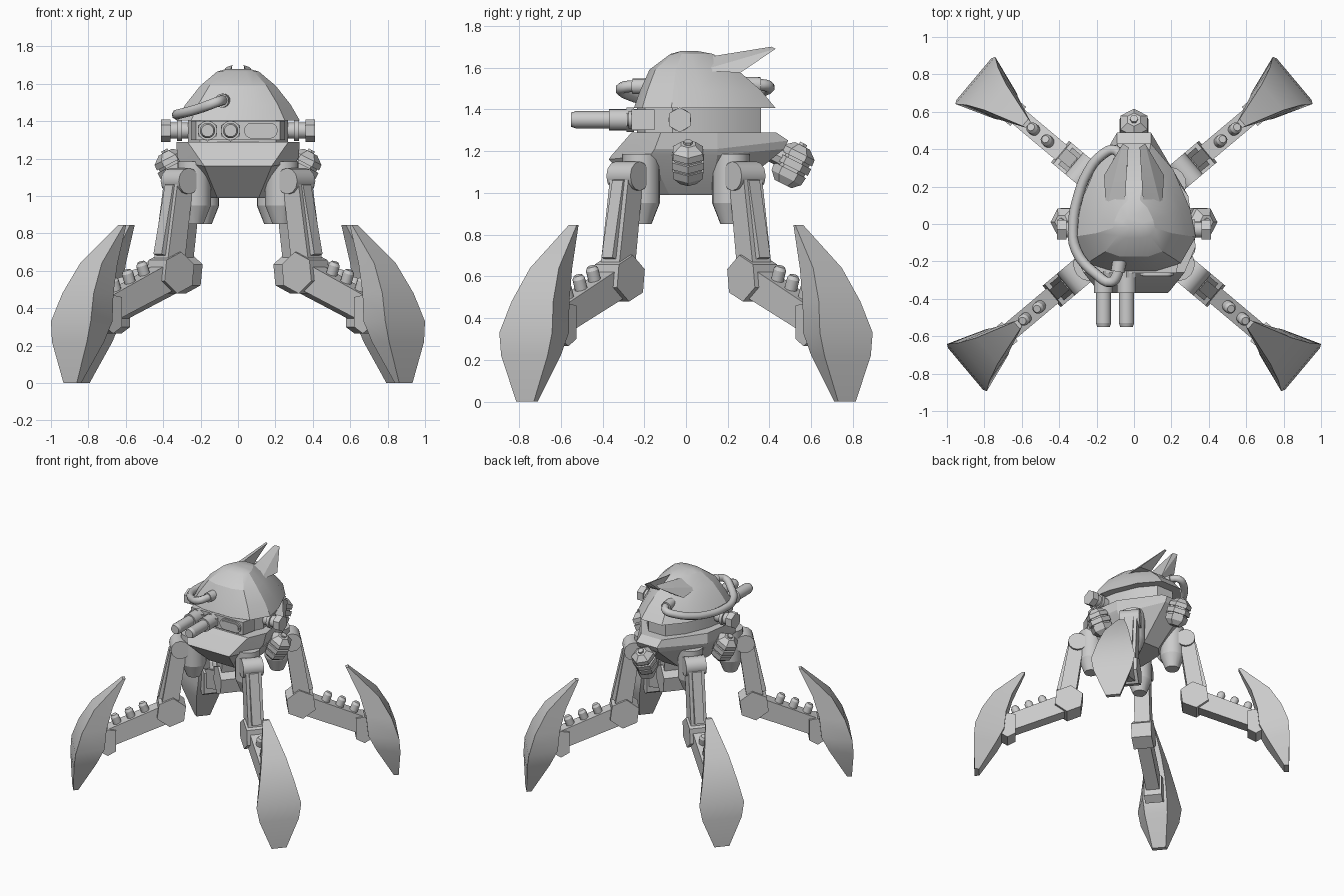
import bpy, bmesh, math
from mathutils import Vector, Matrix

if "Cube" in bpy.data.objects:
    bpy.data.objects.remove(bpy.data.objects["Cube"])

grey = bpy.data.materials.new("light_grey_metal")
grey.diffuse_color = (0.6, 0.6, 0.6, 1)
grey.use_nodes = True
grey.node_tree.nodes["Principled BSDF"].inputs["Base Color"].default_value = grey.diffuse_color
I = Matrix.Identity(4)


def finish(name, bm, m=I, angle=32):
    bmesh.ops.recalc_face_normals(bm, faces=bm.faces[:])
    bm.transform(m)
    me = bpy.data.meshes.new(name)
    bm.to_mesh(me)
    bm.free()
    for p in me.polygons:
        p.use_smooth = True
    me.set_sharp_from_angle(angle=math.radians(angle))
    me.materials.append(grey)
    ob = bpy.data.objects.new(name, me)
    bpy.context.collection.objects.link(ob)
    return ob


def loft(name, rings, m=I, angle=32):
    """Skin closed rings of equal length and cap both ends."""
    bm = bmesh.new()
    vs = [[bm.verts.new(p) for p in r] for r in rings]
    n = len(vs[0])
    for a, b in zip(vs, vs[1:]):
        for i in range(n):
            j = (i + 1) % n
            bm.faces.new((a[i], a[j], b[j], b[i]))
    bm.faces.new(vs[0])
    bm.faces.new(vs[-1])
    return finish(name, bm, m, angle)


def prism(name, profile, half, m=I):
    """Extrude an (r, z) profile sideways by +-half."""
    return loft(name, [[(r, y, z) for r, z in profile] for y in (-half, half)], m, 20)


def rod(name, p1, p2, r1, r2=None, seg=16, m=I):
    p1, p2 = Vector(p1), Vector(p2)
    d = p2 - p1
    bm = bmesh.new()
    bmesh.ops.create_cone(bm, cap_ends=True, segments=seg, radius1=r1,
                          radius2=r1 if r2 is None else r2, depth=d.length)
    t = Matrix.Translation((p1 + p2) / 2) @ d.to_track_quat('Z', 'Y').to_matrix().to_4x4()
    return finish(name, bm, m @ t)


def hexagon(r, z, rad):
    return [(r + rad * math.cos(k * math.pi / 3 - 0.4), z + rad * math.sin(k * math.pi / 3 - 0.4))
            for k in range(6)]


def mirrored(half):
    """Close a half outline across x = 0."""
    return half + [(-p[0],) + tuple(p[1:]) for p in reversed(half)]


# Lower hull with a jutting chin and narrow tail
loft("lower_hull", [mirrored(r) for r in (
    [(.11, -.20, .99), (.15, -.08, .99), (.14, .12, .99), (.07, .20, .99)],
    [(.18, -.37, 1.16), (.31, -.17, 1.18), (.28, .15, 1.18), (.09, .47, 1.21)],
    [(.19, -.36, 1.175), (.325, -.15, 1.21), (.29, .15, 1.21), (.09, .49, 1.25)],
    [(.27, -.26, 1.29), (.33, -.12, 1.29), (.29, .15, 1.29), (.09, .43, 1.29)])], angle=15)

# Turret: ring and egg-shaped dome share one plan outline
PLAN = [(.12, -.25), (.25, -.21), (.33, -.07), (.30, .08), (.21, .29), (.09, .43)]


def plan_ring(z, sx, front, back):
    return mirrored([(x * sx, y * (front / -.25 if y < 0 else back / .43), z) for x, y in PLAN])


loft("turret_ring", [plan_ring(z, .81, -.235, .36) for z in (1.28, 1.415)])
loft("head_dome", [plan_ring(*a) for a in (
    (1.405, 1, -.25, .43), (1.49, .85, -.22, .36), (1.59, .61, -.175, .245),
    (1.665, .34, -.075, .13), (1.68, .18, -.02, .05))], angle=25)
loft("turret_front_plate", [mirrored([(.225, -.262, z), (.25, -.15, z)])
                            for z in (1.30, 1.40)], angle=15)

# Swept-back fins on the dome
for s in (1, -1):
    bm = bmesh.new()
    for x, y, z in ((.15, .07, 1.585), (.05, .10, 1.65), (.05, .26, 1.58),
                    (.16, .26, 1.575), (.03, .41, 1.70), (.06, .43, 1.69)):
        bm.verts.new((x * s, y, z))
    bmesh.ops.convex_hull(bm, input=bm.verts[:])
    finish("head_fin", bm, angle=10)

# Twin guns with hexagonal collars
for x in (-.163, -.04):
    rod("gun_sleeve", (x, -.20, 1.35), (x, -.37, 1.35), .052)
    rod("gun_barrel", (x, -.36, 1.35), (x, -.53, 1.35), .041)
    rod("gun_muzzle", (x, -.53, 1.35), (x, -.552, 1.35), .041, .033)
    rod("gun_collar", (x, -.25, 1.35), (x, -.285, 1.35), .058, seg=6)

# Rounded sensor window beside the guns
for name, rad, y in (("sensor_frame", .042, -.275), ("sensor_lens", .03, -.282)):
    pts = []
    for k in range(16):
        a = (k + .5) * math.tau / 16
        pts.append((.122 + math.copysign(.048, math.cos(a)) + rad * math.cos(a),
                    1.35 + rad * math.sin(a)))
    loft(name, [[(x, yy, z) for x, z in pts] for yy in (-.25, y)])

# Side sockets on the turret
for s in (1, -1):
    rod("side_socket", (s * .22, -.03, 1.35), (s * .36, -.03, 1.35), .043)
    rod("side_socket_collar", (s * .30, -.03, 1.35), (s * .325, -.03, 1.35), .055)
    rod("side_socket_cap", (s * .36, -.03, 1.35), (s * .412, -.03, 1.35), .06, seg=6)


# Banded hexagonal pods at both sides and the tail
def pod(name, centre, heading):
    m = (Matrix.Translation(centre) @ Matrix.Rotation(heading, 4, 'Z')
         @ Matrix.Rotation(math.radians(27), 4, 'Y'))
    prof = ((-.11, .045), (-.075, .08), (-.035, .085), (-.035, .074), (-.022, .074),
            (-.022, .088), (.015, .088), (.015, .074), (.028, .074), (.028, .085),
            (.06, .083), (.095, .04))
    loft(name, [[(r * math.cos(k * math.pi / 3), r * math.sin(k * math.pi / 3), z)
                 for k in range(6)] for z, r in prof], m, 20)
    rod(name + "_bolt", (0, 0, .08), (0, 0, .108), .022, seg=6, m=m)
    rod(name + "_mount", (-.13, 0, 0), (0, 0, 0), .045, seg=8, m=m)


pod("right_pod", (.345, .01, 1.15), 0)
pod("left_pod", (-.345, .01, 1.15), math.pi)
pod("tail_pod", (0, .515, 1.14), math.pi / 2)

# Hose looping round the left of the head
cu = bpy.data.curves.new("hose_path", 'CURVE')
cu.dimensions = '3D'
cu.bevel_depth = .028
cu.bevel_resolution = 2
cu.resolution_u = 4
path = [(-.07, -.17, 1.51), (-.09, -.27, 1.51), (-.12, -.31, 1.50), (-.2, -.27, 1.47),
        (-.31, -.14, 1.44), (-.325, 0, 1.435), (-.30, .14, 1.44), (-.25, .27, 1.46),
        (-.17, .37, 1.49), (-.10, .395, 1.51), (-.06, .32, 1.52)]
sp = cu.splines.new('BEZIER')
sp.bezier_points.add(len(path) - 1)
for b, p in zip(sp.bezier_points, path):
    b.co = p
    b.handle_left_type = b.handle_right_type = 'AUTO'
cu.materials.append(grey)
bpy.context.collection.objects.link(bpy.data.objects.new("head_hose", cu))
rod("hose_front_fitting", (-.07, -.15, 1.51), (-.087, -.255, 1.51), .037)
rod("hose_rear_fitting", (-.06, .24, 1.52), (-.075, .355, 1.517), .037)

# Four legs, each built in its own radial frame
CLAW = ((.845, .51, .025, .49, .02), (.64, .72, .09, .585, .06), (.48, .81, .13, .63, .08),
        (.33, .86, .165, .645, .09), (.22, .87, .145, .70, .085), (0, .865, .055, .83, .05))
for tag, hx, sy in (("front", .235, -1), ("rear", .19, 1)):
    for side, sx in (("right", 1), ("left", -1)):
        n = f"{tag}_{side}_"
        m = (Matrix.Translation((sx * hx, sy * .215, 0))
             @ Matrix.Rotation(math.atan2(sy * .643, sx * .766), 4, 'Z'))
        # Hip drum
        rod(n + "hip_drum", (0, 0, .95), (0, 0, 1.185), .09, m=m)
        rod(n + "hip_cone", (0, 0, .85), (0, 0, .95), .05, .09, m=m)
        rod(n + "hip_pivot", (.10, -.075, 1.08), (.10, .075, 1.08), .07, seg=12, m=m)
        # Thigh with raised outer spine
        prism(n + "thigh", [(.05, 1.10), (.155, 1.12), (.235, .64), (.12, .60)], .058, m)
        prism(n + "thigh_spine", [(.14, 1.07), (.175, 1.06), (.255, .69), (.22, .68)], .034, m)
        # Knee and shin
        prism(n + "knee", hexagon(.165, .59, .112), .075, m)
        prism(n + "shin", [(.15, .51), (.19, .65), (.645, .455), (.645, .31)], .05, m)
        prism(n + "ankle", [(.56, .30), (.56, .46), (.62, .47), (.69, .40), (.69, .31),
                            (.62, .265)], .066, m)
        # Shin bolts
        for r in (.35, .45, .55):
            z = .65 - .43 * (r - .19)
            rod(n + "shin_bolt", (r - .015, 0, z - .03), (r + .015, 0, z + .05), .031, seg=12, m=m)
            rod(n + "shin_bolt_tip", (r + .015, 0, z + .05), (r + .021, 0, z + .066),
                .031, .02, seg=12, m=m)
        # Claw foot
        loft(n + "claw", [[(ro, -wo, z), (ro, wo, z), (ri, wi, z), (ri, -wi, z)]
                          for z, ro, wo, ri, wi in CLAW], m, 22)
